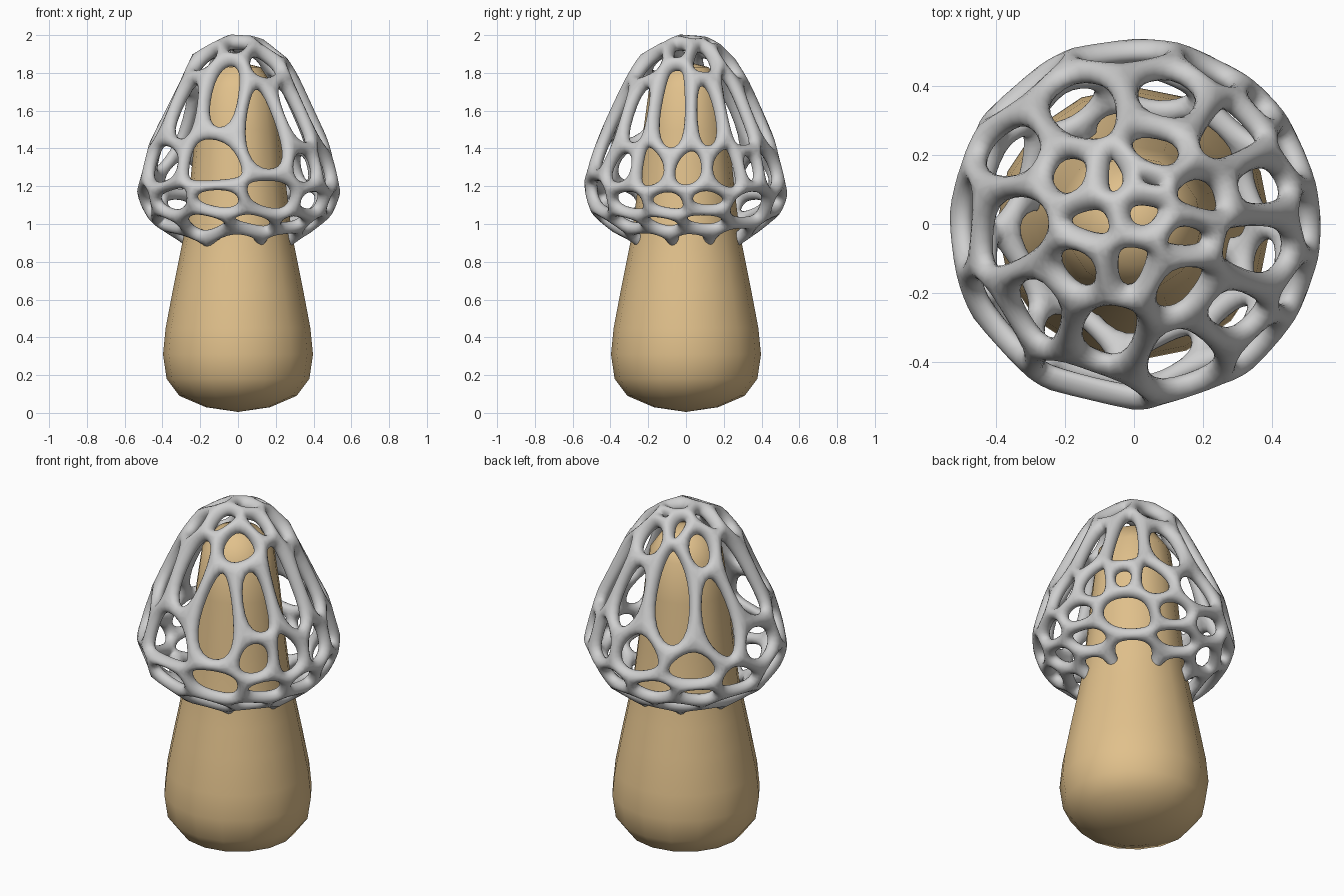
import bpy, bmesh
from math import sin, cos, radians, degrees, atan2, asin, pi

if "Cube" in bpy.data.objects:
    bpy.data.objects.remove(bpy.data.objects["Cube"])


def material(name, rgb):
    m = bpy.data.materials.new(name)
    m.use_nodes = True
    m.diffuse_color = (*rgb, 1)
    m.node_tree.nodes["Principled BSDF"].inputs["Base Color"].default_value = (*rgb, 1)
    return m


def make_object(name, bm, mat):
    bmesh.ops.recalc_face_normals(bm, faces=bm.faces)
    for f in bm.faces:
        f.smooth = True
    mesh = bpy.data.meshes.new(name)
    bm.to_mesh(mesh)
    bm.free()
    mesh.materials.append(mat)
    obj = bpy.data.objects.new(name, mesh)
    bpy.context.collection.objects.link(obj)
    return obj


# Stem: lathed profile (radius, height)
STEM = [(0, 0.005), (0.17, 0.03), (0.31, 0.09), (0.378, 0.18), (0.397, 0.31),
        (0.383, 0.45), (0.345, 0.65), (0.315, 0.8), (0.285, 0.95), (0.255, 1.2),
        (0.225, 1.5), (0.195, 1.72), (0.12, 1.83), (0, 1.86)]
bm = bmesh.new()
pts = [bm.verts.new((r, 0, z)) for r, z in STEM]
edges = [bm.edges.new(p) for p in zip(pts, pts[1:])]
bmesh.ops.spin(bm, geom=pts + edges, axis=(0, 0, 1), cent=(0, 0, 0),
               angle=2 * pi, steps=16)
bmesh.ops.remove_doubles(bm, verts=bm.verts, dist=0.001)
make_object("stem", bm, material("tan", (0.75, 0.53, 0.26)))

# Cap outline: latitude -> (radius, height) of the strut centres
CAP = [(90, 0, 1.975), (70, 0.115, 1.955), (55, 0.19, 1.91), (42, 0.26, 1.83),
       (28, 0.36, 1.63), (13, 0.455, 1.42), (0, 0.505, 1.27), (-12, 0.52, 1.19),
       (-25, 0.495, 1.09), (-37, 0.43, 1.02), (-50, 0.34, 0.965), (-65, 0.25, 0.86),
       (-90, 0, 0.83)]


def on_cap(d):
    lat, ang = degrees(asin(max(-1, min(1, d.z)))), atan2(d.y, d.x)
    for (a, r0, z0), (b, r1, z1) in zip(CAP, CAP[1:]):
        if lat >= b:
            break
    t = (a - lat) / (a - b)
    r = r0 + (r1 - r0) * t
    return r * cos(ang), r * sin(ang), z0 + (z1 - z0) * t


# Centres of the holes (angle, latitude), from the crown down
CROWN = [(28, 56), (139, 54), (118, 66), (56, 80), (171, 68), (-90, 67),
         (-142, 56), (-52, 56), (68, 54), (70, 67), (-12, 63)]
TALL = [(72, 23), (118, 22), (146, 18), (180, 26), (-141, 26), (-104, 28),
        (-70, 18), (-44, 25), (-11, 22), (19, 25), (42, 25)]
MIDDLE = [(-142, 1), (-106, 4), (-39, 0), (-22, -1), (2, -3), (24, -2), (43, 1),
          (62, -2), (91, -3), (132, -6), (178, 0)]
BELT = [(-138, -22), (-104, -18), (-68, -22), (-40, -22), (-11, -23), (11, -19),
        (47, -25), (76, -23), (102, -23), (132, -25), (160, -20), (-167, -21)]
LOWER = [(a, -39) for a in (-115, -76, -46, -14, 10, 86, 119, 156, -153)]
UNDER = [(a, -57) for a in (-88, -36, 7, 50, 97, 142, -168)]
SITES = CROWN + TALL + MIDDLE + BELT + LOWER + UNDER + [(0, -90)]

# Triangulate the hole centres on a sphere, then take the dual net
hull = bmesh.new()
for ang, lat in SITES:
    a, l = radians(ang), radians(lat)
    hull.verts.new((cos(l) * cos(a), cos(l) * sin(a), sin(l)))
bmesh.ops.convex_hull(hull, input=hull.verts)
bmesh.ops.triangulate(hull, faces=hull.faces)
hull.faces.index_update()

bm = bmesh.new()
corner = {}
for f in hull.faces:
    mid = f.calc_center_median().normalized()
    n = f.normal.copy()
    if n.dot(mid) < 0:
        n.negate()
    d = (n + mid).normalized()
    corner[f.index] = (d, bm.verts.new(on_cap(d)))
for v in hull.verts:
    turn = v.co.normalized().to_track_quat('Z', 'Y').inverted()

    def around(f):
        p = turn @ corner[f.index][0]
        return atan2(p.y, p.x)
    bm.faces.new([corner[f.index][1] for f in sorted(v.link_faces, key=around)])
hull.free()
bmesh.ops.remove_doubles(bm, verts=bm.verts, dist=0.04)

# Cap: rounded lattice with thicker struts at the crown
cap = make_object("cap_lattice", bm, material("light_grey", (0.62, 0.62, 0.62)))
group = cap.vertex_groups.new(name="thickness")
for v in cap.data.vertices:
    group.add([v.index], 1.0 if v.co.z > 1.75 else 0.86, 'REPLACE')
wire = cap.modifiers.new("struts", 'WIREFRAME')
wire.thickness = 0.115
wire.vertex_group = group.name
wire.use_even_offset = False
wire.use_boundary = True
sub = cap.modifiers.new("rounding", 'SUBSURF')
sub.levels = sub.render_levels = 2
